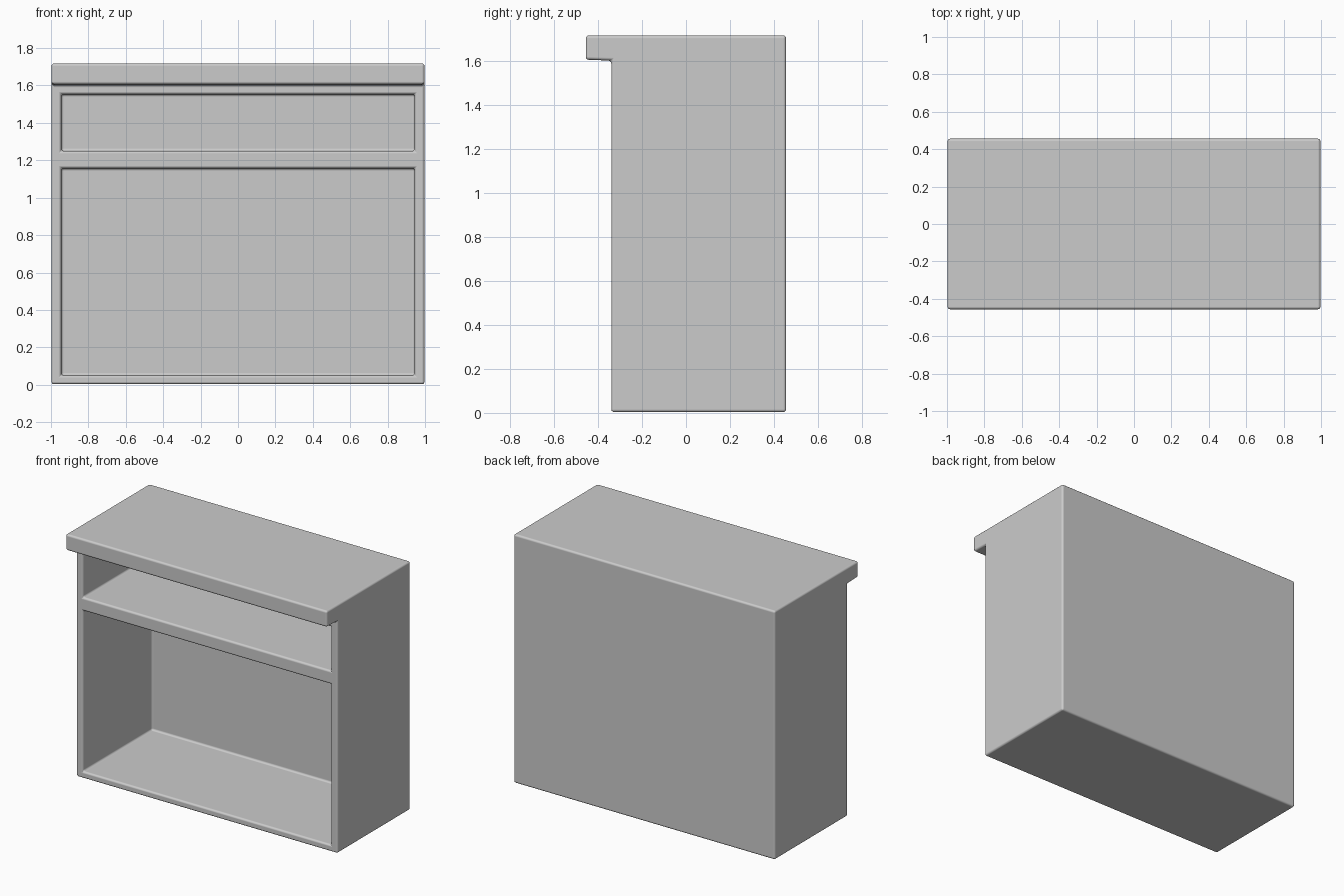
import bpy, bmesh

if "Cube" in bpy.data.objects:
    bpy.data.objects.remove(bpy.data.objects["Cube"])


def new_object(name, bm):
    bmesh.ops.recalc_face_normals(bm, faces=bm.faces)
    mesh = bpy.data.meshes.new(name)
    bm.to_mesh(mesh)
    bm.free()
    obj = bpy.data.objects.new(name, mesh)
    bpy.context.collection.objects.link(obj)
    return obj


def extrude_profile(name, profile, x0, x1):
    """Extrude a closed (y, z) profile along x."""
    bm = bmesh.new()
    face = bm.faces.new([bm.verts.new((x0, y, z)) for y, z in profile])
    res = bmesh.ops.extrude_face_region(bm, geom=[face])
    verts = [g for g in res["geom"] if isinstance(g, bmesh.types.BMVert)]
    bmesh.ops.translate(bm, verts=verts, vec=(x1 - x0, 0, 0))
    return new_object(name, bm)


FRONT, BACK, LIP, INNER_BACK = -0.34, 0.456, -0.456, 0.412

# Cabinet shell: side profile with the overhanging top
cabinet = extrude_profile("cabinet", [
    (BACK, 0.003), (BACK, 1.718), (LIP, 1.718),
    (LIP, 1.607), (FRONT, 1.603), (FRONT, 0.003)], -0.997, 0.997)

# Open compartments cut from the front: drawer shelf and main bay
for name, z0, z1 in (("upper_compartment_cutter", 1.25, 1.553),
                     ("lower_compartment_cutter", 0.05, 1.157)):
    cutter = extrude_profile(name, [
        (FRONT - 0.05, z0), (INNER_BACK, z0),
        (INNER_BACK, z1), (FRONT - 0.05, z1)], -0.945, 0.945)
    cutter.hide_render = True
    cutter.hide_set(True)
    cut = cabinet.modifiers.new(name, "BOOLEAN")
    cut.operation = "DIFFERENCE"
    cut.solver = "EXACT"
    cut.object = cutter

# Softly rounded edges
bevel = cabinet.modifiers.new("soft_edges", "BEVEL")
bevel.width = 0.014
bevel.segments = 3
bevel.limit_method = "ANGLE"
bevel.harden_normals = True

bpy.context.view_layer.objects.active = cabinet
cabinet.select_set(True)
bpy.ops.object.shade_smooth()
